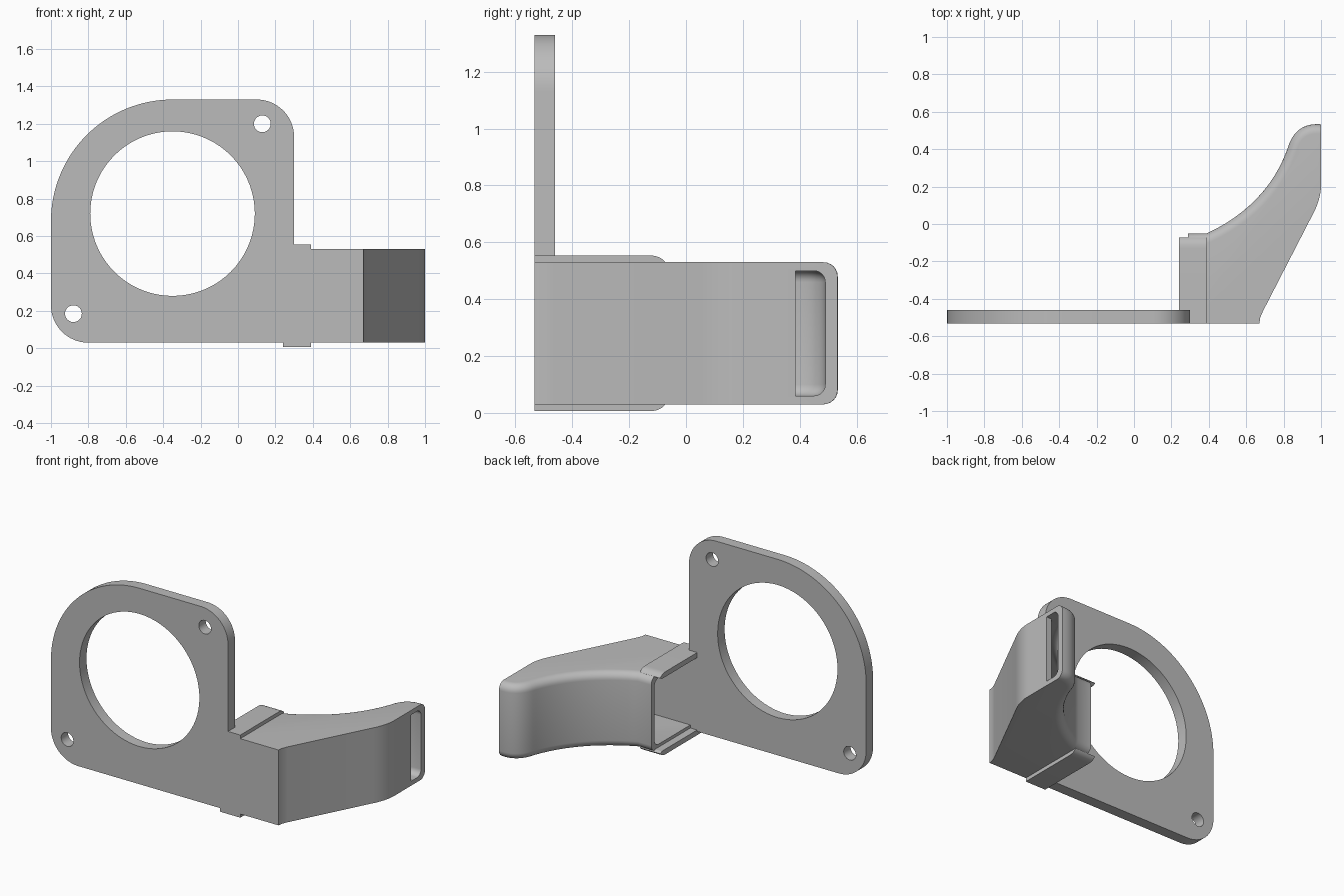
import bpy, bmesh
from math import cos, sin, radians
from mathutils import Vector

cube = bpy.data.objects.get("Cube")
if cube:
    bpy.data.objects.remove(cube, do_unlink=True)

grey = bpy.data.materials.new("plain grey")
grey.use_nodes = True
grey.diffuse_color = (0.5, 0.5, 0.5, 1)
grey.node_tree.nodes["Principled BSDF"].inputs["Base Color"].default_value = (0.5, 0.5, 0.5, 1)


def arc(cx, cy, r, a0, a1, n=16):
    steps = [radians(a0 + (a1 - a0) * i / n) for i in range(n + 1)]
    return [(cx + r * cos(a), cy + r * sin(a)) for a in steps]


def bend(p, c, q, n=12):
    p, c, q = Vector(p), Vector(c), Vector(q)
    ts = [i / n for i in range(n + 1)]
    return [tuple(p * (1 - t) ** 2 + c * 2 * t * (1 - t) + q * t * t) for t in ts]


def prism(name, outline, axis, lo, hi, rounded=(), radius=0.05):
    """Extrude an outline along an axis, rounding the rims along one run of points."""
    def place(p, d):
        a, b = p
        return {"x": (d, a, b), "y": (a, d, b), "z": (a, b, d)}[axis]
    bm = bmesh.new()
    rings = [[bm.verts.new(place(p, d)) for p in outline] for d in (lo, hi)]
    for ring in rings:
        bm.faces.new(ring)
    n = len(outline)
    for i in range(n):
        j = (i + 1) % n
        bm.faces.new((rings[0][i], rings[0][j], rings[1][j], rings[1][i]))
    bmesh.ops.recalc_face_normals(bm, faces=bm.faces)
    run = {v for ring in rings for v, p in zip(ring, outline) if p in rounded}
    if run:
        rims = [e for e in bm.edges if all(v in run for v in e.verts)
                and abs(e.verts[0].co.z - e.verts[1].co.z) < 1e-4]
        bmesh.ops.bevel(bm, geom=rims, offset=radius, segments=6, profile=0.5,
                        affect="EDGES", clamp_overlap=False)
    mesh = bpy.data.meshes.new(name)
    bm.to_mesh(mesh)
    bm.free()
    mesh.materials.append(grey)
    obj = bpy.data.objects.new(name, mesh)
    bpy.context.collection.objects.link(obj)
    return obj


def activate(obj):
    bpy.ops.object.select_all(action="DESELECT")
    obj.select_set(True)
    bpy.context.view_layer.objects.active = obj


def cut(obj, cutter):
    mod = obj.modifiers.new("cut", "BOOLEAN")
    mod.operation, mod.solver, mod.object = "DIFFERENCE", "EXACT", cutter
    activate(obj)
    bpy.ops.object.modifier_apply(modifier=mod.name)
    bpy.data.objects.remove(cutter, do_unlink=True)


FRONT, PLATE_BACK = -0.533, -0.46
BASE, TOP = 0.03, 0.53

# Mounting plate with the large opening and two screw holes
outline = (arc(-0.8, 0.23, 0.2, 180, 270) + [(0.3, BASE)]
           + arc(0.1, 1.13, 0.2, 0, 90) + arc(-0.35, 0.68, 0.65, 90, 180, 32))
plate = prism("mounting_plate", outline, "y", FRONT, PLATE_BACK)
for x, z, r, n in ((-0.35, 0.72, 0.44, 72), (0.13, 1.2, 0.045, 24), (-0.88, 0.185, 0.045, 24)):
    cut(plate, prism("hole_cutter", arc(x, z, r, 0, 360, n)[:-1], "y", -0.7, -0.3))

# Curved air duct: outer body
back = (bend((1, 0.533), (0.86, 0.545), (0.82, 0.4))
        + bend((0.82, 0.4), (0.71, 0.1), (0.39, -0.05))[1:] + [(0.29, -0.05)])
outer = ([(0.29, FRONT), (0.67, FRONT), (0.675, -0.5), (0.69, -0.465)]
         + bend((0.95, 0.04), (1, 0.13), (1, 0.21)) + back)
duct = prism("air_duct", outer, "z", BASE, TOP, back)

# Hollow passage from the side inlet to the outlet slot
inner_back = ([(1.1, 0.49)] + bend((0.97, 0.49), (0.88, 0.49), (0.86, 0.385))
              + bend((0.86, 0.385), (0.74, 0.07), (0.4, -0.085))[1:] + [(0.2, -0.085)])
inner = ([(0.2, PLATE_BACK), (0.65, PLATE_BACK)]
         + bend((0.91, 0.05), (0.96, 0.14), (0.96, 0.22)) + [(0.96, 0.385), (1.1, 0.385)]
         + inner_back)
cut(duct, prism("passage_cutter", inner, "z", BASE + 0.03, TOP - 0.03, inner_back, 0.04))

# Collar lips above and below the inlet, mirrored about the duct's middle
middle = (BASE + TOP) / 2
lip = ([(FRONT, 0.24), (FRONT, 0.274)]
       + bend((-0.13, 0.274), (-0.09, 0.274), (-0.073, 0.25), 6) + [(-0.09, 0.24)])
lips = [prism(name, [(y, middle + side * h) for y, h in lip], "x", 0.24, 0.39)
        for name, side in (("upper_inlet_lip", 1), ("lower_inlet_lip", -1))]

for obj in [plate, duct] + lips:
    activate(obj)
    bpy.ops.object.shade_smooth_by_angle()
